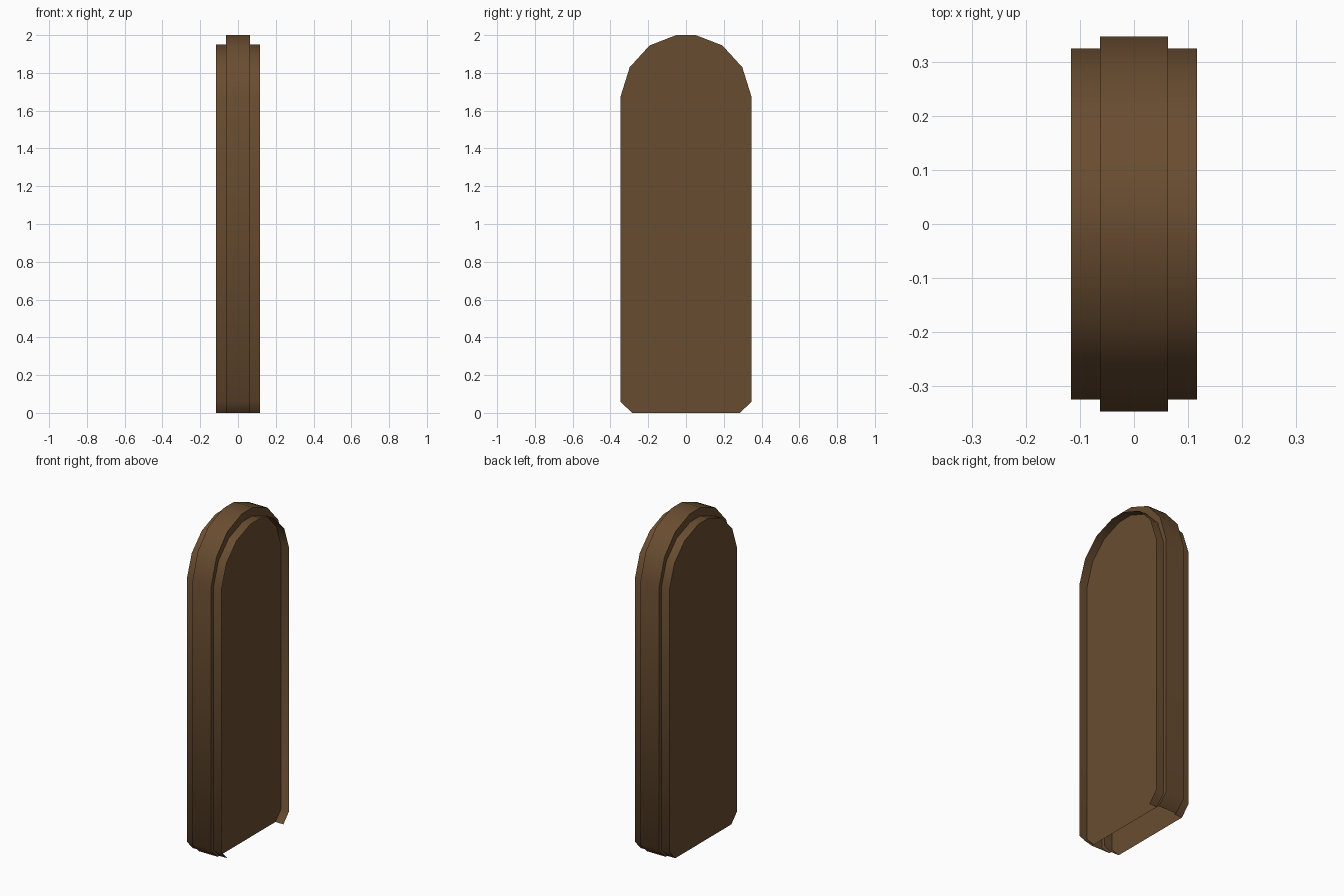
import bpy, bmesh
from math import radians

cube = bpy.data.objects.get("Cube")
if cube:
    bpy.data.objects.remove(cube, do_unlink=True)

brown = bpy.data.materials.new("dark_brown_wood")
brown.use_nodes = True
brown.diffuse_color = (0.14, 0.073, 0.03, 1)
brown.node_tree.nodes["Principled BSDF"].inputs["Base Color"].default_value = (0.14, 0.073, 0.03, 1)


def arch(half):
    """Mirror the half outline (y, z) into a full arch, open at the bottom."""
    return half + [(-y, z) for y, z in reversed(half)]


OUTER = arch([(0.285, 0), (0.348, 0.06), (0.348, 1.67), (0.298, 1.83), (0.193, 1.945), (0.052, 2)])
INNER = arch([(0.27, 0), (0.326, 0.06), (0.326, 1.66), (0.278, 1.80), (0.18, 1.90), (0.048, 1.95)])
BAND, RIM = 0.063, 0.117


def finish(name, bm):
    mesh = bpy.data.meshes.new(name)
    bm.to_mesh(mesh)
    bm.free()
    obj = bpy.data.objects.new(name, mesh)
    bpy.context.collection.objects.link(obj)
    mesh.materials.append(brown)
    bpy.ops.object.select_all(action='DESELECT')
    obj.select_set(True)
    bpy.context.view_layer.objects.active = obj
    bpy.ops.object.shade_smooth_by_angle(angle=radians(50))
    return obj


def loft(name, stations):
    """Skin the outlines placed along x; the underside stays open."""
    bm = bmesh.new()
    rings = [[bm.verts.new((x, y, z)) for y, z in outline] for x, outline in stations]
    for a, b in zip(rings, rings[1:]):
        for j in range(len(a) - 1):
            bm.faces.new((a[j], a[j + 1], b[j + 1], b[j]))
    return finish(name, bm)


def panel(name, x, outline):
    """Flat arched sheet facing away from the middle."""
    bm = bmesh.new()
    points = outline if x > 0 else outline[::-1]
    bm.faces.new([bm.verts.new((x, y, z)) for y, z in points])
    return finish(name, bm)


# Arched edge: a wide middle band stepping down to a narrower rim on each side
loft("arched_edge", [(-RIM, INNER), (-BAND, INNER), (-BAND, OUTER),
                     (BAND, OUTER), (BAND, INNER), (RIM, INNER)])

# One panel sits flush with its rim, the other is recessed behind an open rim
panel("flush_panel", -RIM, INNER)
panel("recessed_panel", BAND, INNER)
